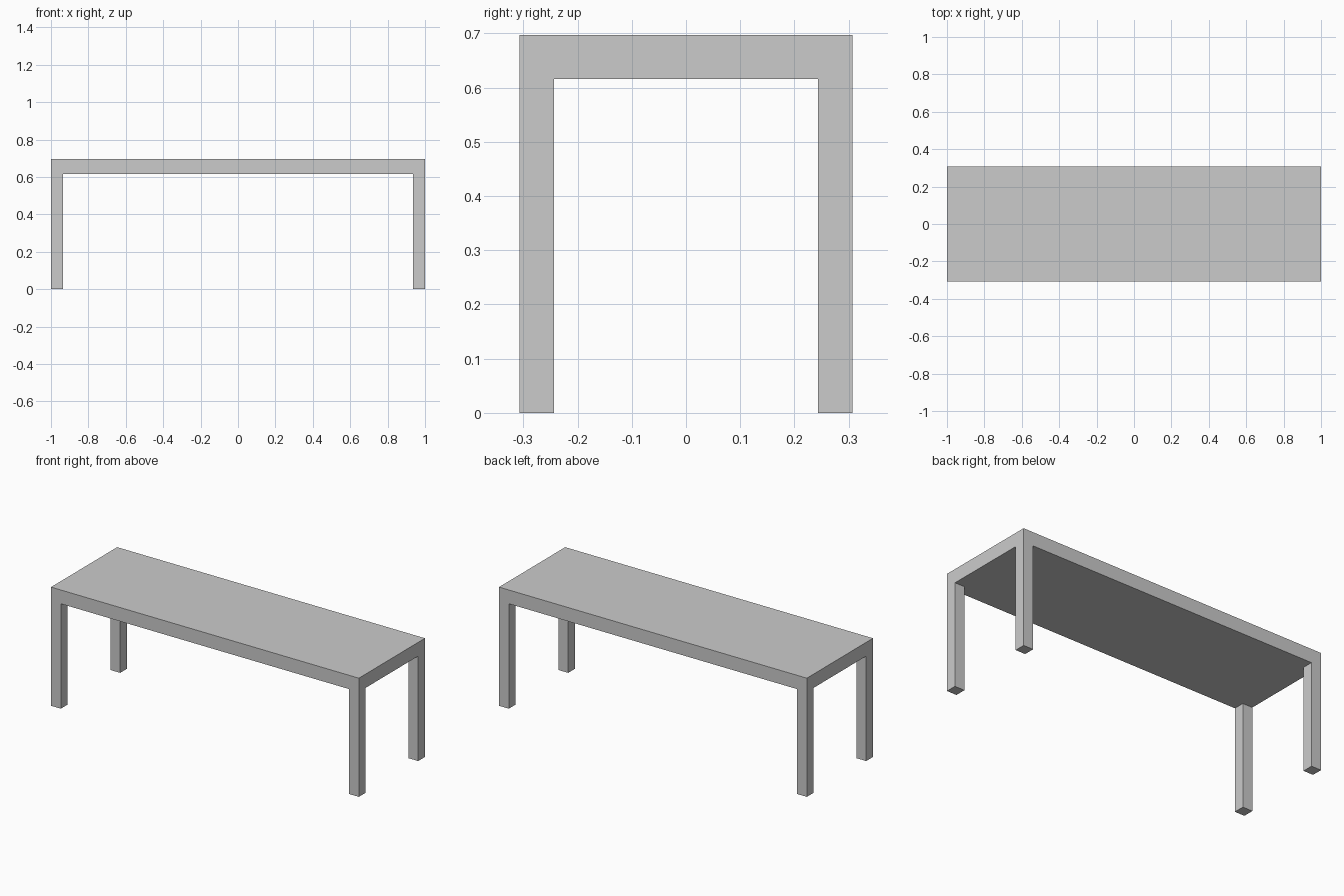
import bpy

if "Cube" in bpy.data.objects:
    bpy.data.objects.remove(bpy.data.objects["Cube"])

L, W, H = 2.0, 0.614, 0.697   # overall size
T = 0.081                     # top thickness
LEG = 0.0635                  # square leg width


def box(name, center, size):
    bpy.ops.mesh.primitive_cube_add(size=1, location=center)
    ob = bpy.context.object
    ob.name = name
    ob.scale = size
    bpy.ops.object.transform_apply(location=False, rotation=False, scale=True)
    return ob


# Thick slab top
box("table_top", (0, 0, H - T / 2), (L, W, T))

# Four square corner legs, flush with the top's sides
leg_h = H - T
for sx, side in ((-1, "left"), (1, "right")):
    for sy, end in ((-1, "front"), (1, "back")):
        box(f"{end}_{side}_leg",
            (sx * (L - LEG) / 2, sy * (W - LEG) / 2, leg_h / 2),
            (LEG, LEG, leg_h))
